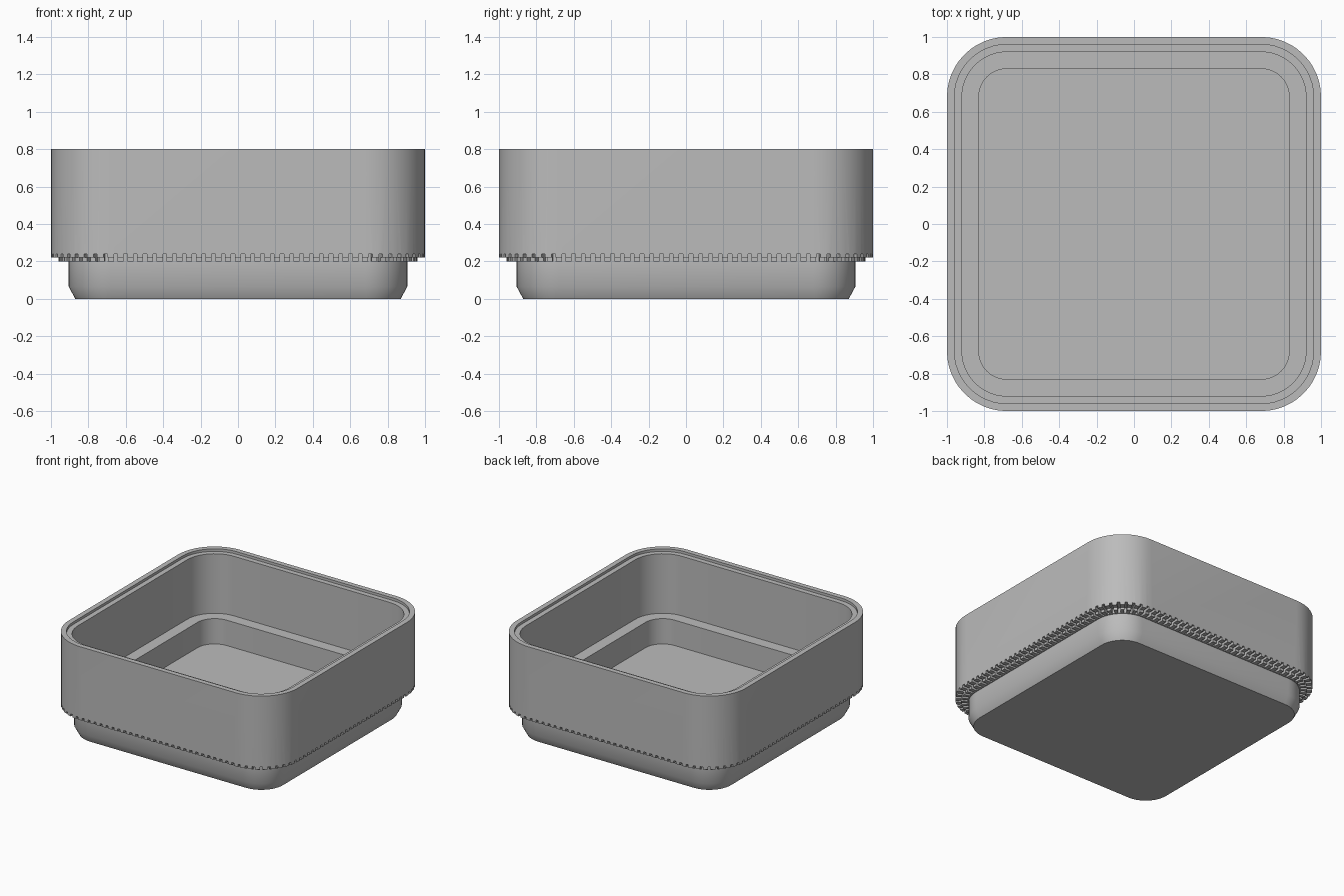
import bpy
import bmesh
from math import cos, sin, pi, radians
from mathutils import Matrix, Vector

if "Cube" in bpy.data.objects:
    bpy.data.objects.remove(bpy.data.objects["Cube"])

CORE = 0.68          # corner arcs share this centre
SEGMENTS = 12        # segments per rounded corner

grey = bpy.data.materials.new("plain grey")
grey.use_nodes = True
grey.diffuse_color = (0.5, 0.5, 0.5, 1)
grey.node_tree.nodes["Principled BSDF"].inputs["Base Color"].default_value = (0.5, 0.5, 0.5, 1)


def make_object(name, bm):
    bmesh.ops.recalc_face_normals(bm, faces=bm.faces)
    mesh = bpy.data.meshes.new(name)
    bm.to_mesh(mesh)
    bm.free()
    mesh.materials.append(grey)
    obj = bpy.data.objects.new(name, mesh)
    bpy.context.collection.objects.link(obj)
    return obj


def rounded_square(bm, half, z):
    """Ring of vertices around a square with rounded corners."""
    radius = half - CORE
    ring = []
    for corner in range(4):
        mid = (corner + 0.5) * pi / 2
        cx, cy = CORE * 2 ** 0.5 * cos(mid), CORE * 2 ** 0.5 * sin(mid)
        for i in range(SEGMENTS + 1):
            a = (corner + i / SEGMENTS) * pi / 2
            ring.append(bm.verts.new((cx + radius * cos(a), cy + radius * sin(a), z)))
    return ring


# Box shell: half width and height, from the underside round to the inner floor
profile = [
    (0.87, 0), (0.905, 0.065), (0.905, 0.20),              # stacking foot
    (0.96, 0.20), (0.96, 0.22), (1.0, 0.22),               # stepped underside
    (1.0, 0.80), (0.96, 0.80), (0.96, 0.78), (0.92, 0.78), # wall and rim step
    (0.92, 0.31), (0.83, 0.31), (0.83, 0.11),              # inner ledge and floor
]
bm = bmesh.new()
rings = [rounded_square(bm, half, z) for half, z in profile]
for low, high in zip(rings, rings[1:]):
    for i in range(len(low)):
        j = (i + 1) % len(low)
        bm.faces.new((low[i], low[j], high[j], high[i]))
bm.faces.new(rings[0])
bm.faces.new(rings[-1])
box = make_object("box_shell", bm)

# Narrow slots under the overhang, evenly spaced around the edge
bm = bmesh.new()


def add_slot(point, angle):
    size = Matrix.Diagonal((0.125, 0.02, 0.06, 1))
    place = Matrix.Translation(point) @ Matrix.Rotation(angle, 4, 'Z')
    bmesh.ops.create_cube(bm, size=1, matrix=place @ size)


reach, depth = 0.975, 0.21
for side in range(4):
    turn = Matrix.Rotation(side * pi / 2, 4, 'Z')
    for i in range(26):
        y = -CORE + (i + 0.5) * 2 * CORE / 26
        add_slot(turn @ Vector((reach, y, depth)), side * pi / 2)
    for i in range(9):
        a = (i + 0.5) / 9 * pi / 2
        r = reach - CORE
        spot = Vector((CORE + r * cos(a), CORE + r * sin(a), depth))
        add_slot(turn @ spot, a + side * pi / 2)
cutter = make_object("slot_cutter", bm)
cutter.hide_render = True

cut = box.modifiers.new("slots", 'BOOLEAN')
cut.operation = 'DIFFERENCE'
cut.solver = 'EXACT'
cut.object = cutter
bpy.ops.object.select_all(action='DESELECT')
bpy.context.view_layer.objects.active = box
box.select_set(True)
bpy.ops.object.modifier_apply(modifier=cut.name)
bpy.data.objects.remove(cutter)
bpy.ops.object.shade_smooth_by_angle(angle=radians(30))
